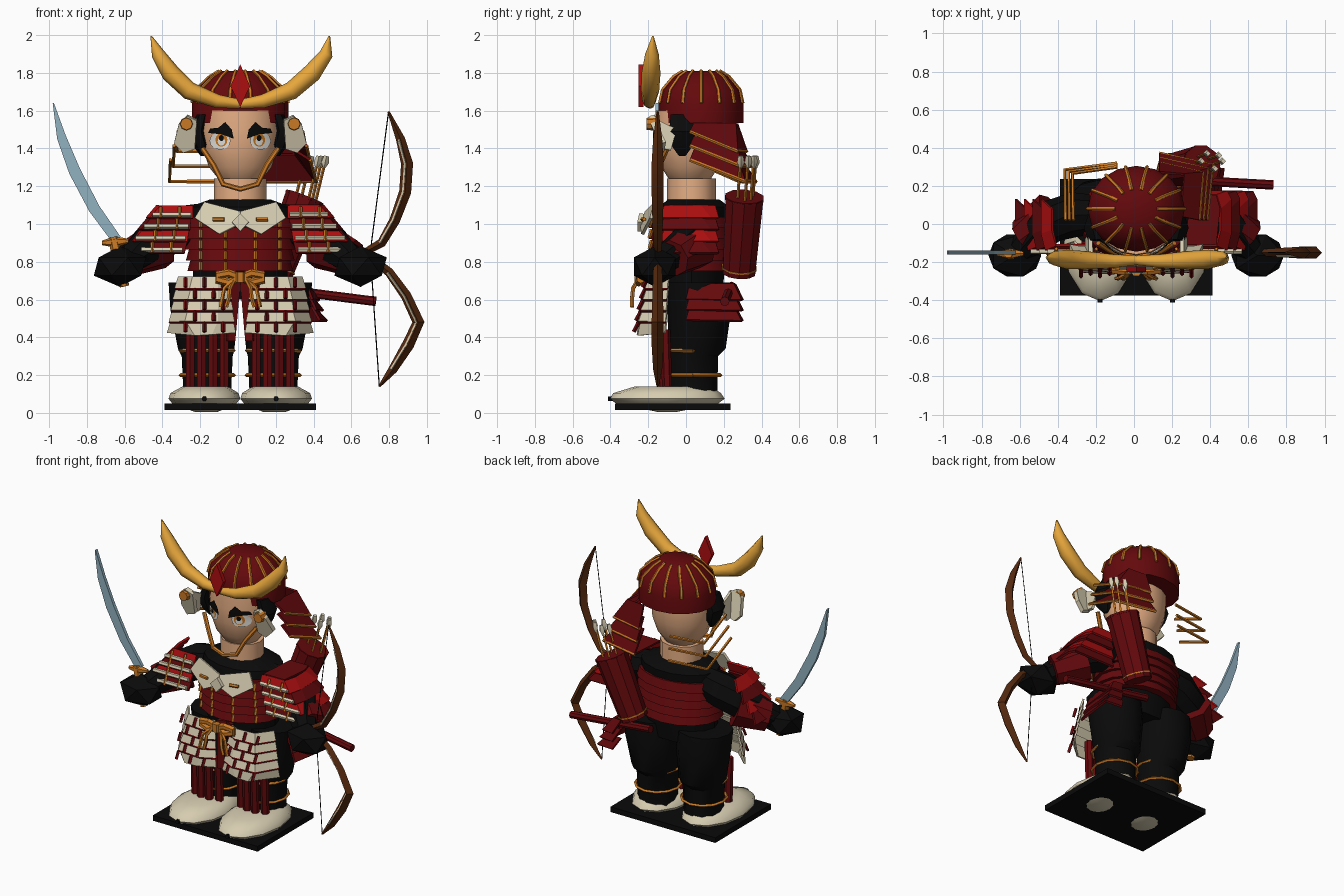
import bpy, bmesh, math
from mathutils import Vector

if "Cube" in bpy.data.objects:
    bpy.data.objects.remove(bpy.data.objects["Cube"])

CX = 0.012
def lin(c):
    c /= 255
    return c / 12.92 if c < 0.04045 * 255 / 255 else ((c + 0.055) / 1.055) ** 2.4
MATS = {}
for n, rgb in {"dark_red": (100, 9, 12), "bright_red": (172, 14, 16), "black": (10, 10, 10),
               "cream": (214, 204, 176), "gold": (238, 172, 62), "bronze": (200, 120, 36),
               "skin": (230, 174, 132), "steel": (145, 177, 192), "brown": (84, 40, 14),
               "white": (240, 238, 232)}.items():
    m = bpy.data.materials.new(n)
    m.diffuse_color = (*[lin(c) for c in rgb], 1)
    m.use_nodes = True
    m.node_tree.nodes["Principled BSDF"].inputs["Base Color"].default_value = m.diffuse_color
    MATS[n] = m

def mesh(name, verts, faces, mat, recalc=True, thick=0, angle=35):
    me = bpy.data.meshes.new(name)
    me.from_pydata([tuple(v) for v in verts], [], faces)
    if recalc:
        bm = bmesh.new(); bm.from_mesh(me)
        bmesh.ops.recalc_face_normals(bm, faces=bm.faces)
        bm.to_mesh(me); bm.free()
    me.materials.append(MATS[mat])
    ob = bpy.data.objects.new(name, me)
    bpy.context.collection.objects.link(ob)
    if thick:
        mod = ob.modifiers.new("thickness", 'SOLIDIFY')
        mod.thickness, mod.offset = thick, 0
    else:
        bpy.ops.object.select_all(action='DESELECT')
        ob.select_set(True)
        bpy.context.view_layer.objects.active = ob
        bpy.ops.object.shade_smooth_by_angle(angle=math.radians(angle))
    return ob

def skin_rings(name, rings, mat, angle=35):
    n, verts = len(rings[0]), [v for r in rings for v in r]
    faces = [(k*n+i, k*n+(i+1) % n, (k+1)*n+(i+1) % n, (k+1)*n+i)
             for k in range(len(rings)-1) for i in range(n)]
    faces += [tuple(range(n)), tuple(range(len(verts)-n, len(verts)))]
    return mesh(name, verts, faces, mat, angle=angle)

def loft(name, rows, mat, n=12, angle=35):
    """Stack of horizontal ellipses (x, y, z, rx, ry)."""
    return skin_rings(name, [[(x+rx*math.cos(2*math.pi*i/n), y+ry*math.sin(2*math.pi*i/n), z)
                              for i in range(n)] for x, y, z, rx, ry in rows], mat, angle)

def tube(name, pts, r, mat, n=6, angle=35):
    pts = [Vector(p) for p in pts]
    rs = r if isinstance(r, (list, tuple)) else [r]*len(pts)
    tan = [(pts[min(i+1, len(pts)-1)]-pts[max(i-1, 0)]).normalized() for i in range(len(pts))]
    ref = min((Vector(a) for a in ((0, 1, 0), (0, 0, 1), (1, 0, 0))),
              key=lambda a: max(abs(t.dot(a)) for t in tan))
    rings = []
    for p, t, q in zip(pts, tan, rs):
        u = t.cross(ref).normalized(); v = t.cross(u)
        rings.append([p+q*(u*math.cos(2*math.pi*i/n)+v*math.sin(2*math.pi*i/n)) for i in range(n)])
    return skin_rings(name, rings, mat, angle)

def strip(name, top, bot, mat, thick=0.014):
    n = len(top)
    return mesh(name, top+bot, [(i, i+1, n+i+1, n+i) for i in range(n-1)], mat, thick=thick)

def P(s, x, y, z):
    return (CX+s*x, y, z)

# head and neck
HEAD = [(1.19, .05, .05), (1.22, .10, .10), (1.30, .165, .15), (1.40, .2, .18), (1.5, .21, .185), (1.6, .2, .18)]
loft("head", [(CX, .02, z, a, b) for z, a, b in HEAD], "skin", 16, 60)
loft("neck", [(CX, .03, 1.04, .14, .13), (CX, .03, 1.24, .14, .13)], "skin", 12)

def face_plate(name, s, pts, mat, off):
    c = (sum(p[0] for p in pts)/len(pts), sum(p[1] for p in pts)/len(pts))
    out = []
    for x, z in pts+[c]:
        for (z0, a0, b0), (z1, a1, b1) in zip(HEAD, HEAD[1:]):
            if z0 <= z <= z1:
                t = (z-z0)/(z1-z0); a = a0+t*(a1-a0); b = b0+t*(b1-b0)
        out.append(P(s, x, .02-b*math.sqrt(max(0, 1-(x/a)**2))-off, z))
    n = len(pts)
    mesh(name, out, [(i, (i+1) % n, n)[::s] for i in range(n)], mat, recalc=False)

def oval(x, z, a, b):
    return [(x+a*math.cos(i*math.pi/6), z+b*math.sin(i*math.pi/6)) for i in range(12)]

for s in (-1, 1):
    face_plate("eye_white", s, oval(.107, 1.44, .056, .047), "white", .006)
    face_plate("iris", s, oval(.1, 1.445, .032, .036), "bronze", .009)
    face_plate("iris_light", s, oval(.1, 1.437, .02, .022), "white", .011)
    face_plate("pupil", s, oval(.1, 1.455, .013, .016), "black", .013)
    face_plate("brow", s, [(.035, 1.452), (.10, 1.475), (.17, 1.482), (.16, 1.505), (.115, 1.51), (.08, 1.54), (.045, 1.5)], "black", .015)
    loft("side_hair", [P(s, .2, -.02, 1.36)+(.01, .02), P(s, .21, -.02, 1.42)+(.045, .07),
                       P(s, .23, -.02, 1.49)+(.045, .08), P(s, .2, -.02, 1.58)+(.03, .07)], "black", 6)
    # cream helmet wings with studs
    mesh("helmet_wing", [P(s, .24, -.13, 1.4), P(s, .3, -.13, 1.38), P(s, .35, -.12, 1.43), P(s, .325, -.17, 1.53),
                         P(s, .28, -.18, 1.575), P(s, .23, -.17, 1.55)], [tuple(range(6))], "cream", thick=.03)
    mesh("helmet_wing_side", [P(s, .24, -.17, 1.56), P(s, .24, -.05, 1.5), P(s, .26, -.08, 1.39), P(s, .26, -.14, 1.4)],
         [(0, 1, 2, 3)], "cream", thick=.02)
    tube("wing_stud", [P(s, .285, -.21, 1.53), P(s, .285, -.16, 1.53)], [.032, .036], "bronze", 8)
    # neck guard cords, with the plates on one side
    for i in range(3):
        bot = [P(s, .33+.02*i, .02, 1.49-.075*i), P(s, .335+.02*i, .265+.01*i, 1.385-.08*i), P(s, .1, .3+.01*i, 1.385-.08*i)]
        if s == 1:
            bot[1:] = [P(s, .35+.025*i, .27+.02*i, 1.385-.08*i), P(s, .12, .32+.025*i, 1.385-.08*i)]
            top = [P(s, .23+.03*i, .04, 1.53-.07*i), P(s, .25+.02*i, .26, 1.53-.08*i), P(s, .12, .27, 1.53-.08*i)]
            strip("neck_guard_plate", top, bot, "dark_red")
        tube("neck_guard_cord", bot, .01, "bronze", 5)
    # horns
    k = 1 if s == 1 else 0
    tube("horn", [P(s, 0, -.19, 1.635), P(s, .12, -.195, 1.65), P(s, .27, -.19, 1.705), P(s, .37+.01*k, -.185, 1.8),
                  P(s, .435+.02*k, -.18, 1.9), P(s, .472, -.175, 1.995)], [.025, .036, .048, .05, .036, .004], "gold", 8, 60)

# helmet bowl with ribs
BOWL = [(1.535, .255, .225), (1.64, .255, .225), (1.71, .235, .21), (1.78, .16, .15), (1.81, .11, .1)]
loft("helmet", [(CX, .08, z, a, b) for z, a, b in BOWL], "dark_red", 16)
for k in range(14):
    c, q = math.cos(k*math.pi/7), math.sin(k*math.pi/7)
    tube("helmet_rib", [(CX+a*c, .08+b*q, z) for z, a, b in BOWL[1:]], .01, "bronze", 5)
mesh("crest_gem", [(CX, -.238, 1.62), (CX+.052, -.238, 1.73), (CX, -.238, 1.845), (CX-.052, -.238, 1.73)],
     [(0, 1, 2, 3)], "bright_red", thick=.028)
tube("chin_cord", [P(-1, .2, -.1, 1.4), P(-1, .14, -.14, 1.31), P(-1, .09, -.16, 1.21), P(1, 0, -.17, 1.185),
                   P(1, .09, -.16, 1.21), P(1, .14, -.14, 1.31), P(1, .2, -.1, 1.4)], .014, "bronze")

# torso with chest lames
loft("torso", [(CX, .03, .6, .25, .16), (CX, .03, .75, .25, .18), (CX, .03, 1.0, .28, .195), (CX, .045, 1.09, .27, .19),
               (CX, .04, 1.13, .16, .14)], "black", 14)
for i in range(5):
    z = .75+.057*i; r = .268+.008*i
    loft("chest_lame", [(CX, .03, z, r+.012, .228), (CX, .03, z+.058, r-.004, .21)], "dark_red", 16)
    for x in (-.21, -.08, .08, .21):
        y = .03-.228*math.sqrt(1-(x/(r+.012))**2)
        tube("lame_stitch", [(CX+x, y-.004, z+.005), (CX+x, y+.008, z+.05)], .01, "bronze", 4)

for s in (-1, 1):
    # chest wing plates
    mesh("chest_plate", [P(s, 0, -.235, 1.0), P(s, .11, -.23, .945), P(s, .24, -.185, 1.03), P(s, .19, -.16, 1.115), P(s, 0, -.21, 1.065)],
         [tuple(range(5))], "cream", thick=.016)
    tube("chest_toggle", [P(s, .085, -.232, 1.025), P(s, .145, -.22, 1.025)], .011, "bronze", 5)
    # arms, shoulder guards and hands
    tube("arm", [P(s, .2, .05, 1.01), P(s, .32, .05, .98), P(s, .46, .01, .91), P(s, .6, -.13, .8)], [.1, .118, .115, .075], "black", 8)
    for i in range(4):
        z = 1.095-.062*i; a = .44+.045*i; b = a+.055
        tp = [P(s, .25+.01*i, -.11, z), P(s, a-.02, -.11, z), P(s, a, -.03, z), P(s, a, .08, z)]
        bt = [P(s, .25+.015*i, -.135, z-.065), P(s, b-.02, -.135, z-.065), P(s, b, -.05, z-.065), P(s, b, .13, z-.065)]
        if s == 1:
            tp += [P(s, a-.02, .15, z), P(s, .3, .15, z)]
            bt += [P(s, b-.02, .17, z-.065), P(s, .3, .17, z-.065)]
        strip("shoulder_plate", tp, bt, "bright_red" if i % 2 == 0 else "dark_red")
        tube("shoulder_bar", [P(s, .26+.015*i, -.143, z-.045), P(s, b-.03, -.143, z-.045)], .014, "cream", 5)
        for x in (.32, .42):
            tube("shoulder_stitch", [P(s, x+.015*i, -.13, z-.005), P(s, x+.015*i, -.158, z-.06)], .009, "bronze", 4)
    if s == 1:
        mesh("shoulder_top", [P(1, .26, -.11, 1.098), P(1, .42, -.11, 1.098), P(1, .44, .08, 1.098), P(1, .42, .15, 1.098), P(1, .28, .15, 1.098)],
             [tuple(range(5))], "dark_red", thick=.012)
    tube("forearm_guard", [P(s, .43, .05, .89), P(s, .59, -.07, .82)], [.13, .1], "dark_red", 8)
    bpy.ops.mesh.primitive_ico_sphere_add(subdivisions=1, radius=1, location=P(s, .637, -.165, .775))
    hand = bpy.context.object
    hand.name = "hand"; hand.scale = (.155, .13, .108)
    hand.data.materials.append(MATS["black"])

    # legs, splints, ties and shoes
    loft("leg", [P(s, .175, .04, .08)+(.125, .125), P(s, .175, .04, .3)+(.135, .13), P(s, .18, .06, .34)+(.15, .15),
                 P(s, .195, .07, .55)+(.175, .17), P(s, .2, .06, .69)+(.18, .17)], "black", 12)
    for k in range(4):
        x = .085+.06*k
        y = .02-.145*math.sqrt(1-((x-.175)/.16)**2)
        tube("shin_splint", [P(s, x, y, .13), P(s, x, y-.01, .44)], .027, "dark_red", 6)
    for z in (.2, .33):
        tube("shin_tie", [P(s, .175+.142*math.cos(k*math.pi/6), .035+.148*math.sin(k*math.pi/6), z) for k in range(13)], .01, "bronze", 4)
    loft("shoe", [P(s, .18, -.1, .005)+(.06, .05), P(s, .19, -.1, .05)+(.17, .27), P(s, .19, -.1, .075)+(.19, .305),
                  P(s, .19, -.1, .105)+(.18, .285), P(s, .185, -.07, .14)+(.12, .2)], "cream", 12, 50)
    tube("shoe_button", [P(s, .19, -.412, .075), P(s, .19, -.39, .075)], .014, "black", 6)

    # front skirt panels
    prof = lambda d, z: [P(s, .065-d*.04, -.17-.05*d, z), P(s, .12, -.2-.07*d, z), P(s, .25+.05*d, -.19-.07*d, z),
                         P(s, .325+.06*d, -.09-.02*d, z)]
    for i in range(5):
        z = .72-.059*i
        d0, d1 = i*.17, i*.17+.3
        bot = prof(d1, z-.06)
        if i == 4:
            bot[1] = P(s, .15, -.255, z-.07); bot[2] = P(s, .24, -.25, z-.075)
        strip("skirt_lame", prof(d0, z), bot, "cream", .012)
        if i < 4:
            tube("skirt_cord", [(p[0], p[1]-.002, p[2]-.004) for p in prof(d1, z-.06)], .007, "dark_red", 4)
        for x in ((.09, .19, .29) if i % 2 == 0 else (.14, .24)):
            tube("skirt_lace", [P(s, x, -.203-.07*d0, z-.005), P(s, x, -.208-.07*d1, z-.055)], .011, "dark_red", 4)
    strip("inner_sash", [P(s, .0, -.13, .72), P(s, .06, -.16, .72)], [P(s, .03, -.13, .38), P(s, .07, -.14, .38)], "dark_red", .02)
    # waist bow
    tube("bow_loop", [P(s, .01, -.24, .72), P(s, .06, -.25, .74), P(s, .12, -.24, .73), P(s, .12, -.24, .705), P(s, .06, -.25, .69), P(s, .01, -.24, .715)],
         .022, "bronze")
    for k in (0, 1):
        tube("bow_tail", [P(s, .03, -.25, .71), P(s, .055+.03*k, -.28, .66), P(s, .06+.035*k, -.285, .61), P(s, .075+.03*k, -.285, .56)],
             .011, "bronze", 5)
loft("waist_knot", [(CX, -.25, .69, .03, .025), (CX, -.25, .745, .03, .025)], "bronze", 6)
mesh("chest_diamond", [(CX, -.245, .96), (CX+.045, -.245, 1.01), (CX, -.235, 1.055), (CX-.045, -.245, 1.01)], [(0, 1, 2, 3)], "cream", thick=.025)

# side skirt on one hip
for i in range(3):
    strip("side_skirt_plate", [P(1, .35+.015*i, .02, .68-.06*i), P(1, .36+.015*i, .25, .68-.06*i), P(1, .3, .26, .68-.06*i)],
          [P(1, .38+.02*i, 0, .6-.055*i), P(1, .42+.02*i, .29, .595-.055*i), P(1, .34, .3, .595-.055*i)], "dark_red")

# base
bpy.ops.mesh.primitive_cube_add(size=1, location=(CX, -.07, .032))
base = bpy.context.object
base.name = "base"; base.scale = (.8, .61, .036)
base.data.materials.append(MATS["black"])

# quiver with arrows
A, B = Vector((.2, .28, .74)), Vector((.355, .31, 1.145))
tube("quiver", [A, B], [.09, .105], "dark_red", 10)
for t in (.06, .97):
    p = A.lerp(B, t)
    tube("quiver_rim", [p, p+(B-A)*.02], .107 if t > .5 else .096, "bronze" if t < .5 else "dark_red", 10)
for dx, dy in [(-.05, 0), (-.02, .04), (.02, -.04), (.04, .03), (.06, 0)]:
    p = B+Vector((dx, dy, 0)); e = p+Vector((.05, .02, .2))
    tube("arrow_shaft", [p-Vector((.01, 0, .05)), e], .008, "bronze", 4)
    tube("arrow_feather", [e-Vector((.01, 0, .05)), e-Vector((.004, 0, .02)), e+Vector((.004, 0, .015))], [.006, .02, .014], "cream", 4)

# scabbard
tube("scabbard", [(.73, .205, .59), (.1, .24, .67)], .025, "dark_red", 8)

# sword
mid = [(-.645, .92), (-.76, 1.08), (-.865, 1.28), (-.935, 1.46), (-.978, 1.64)]
wid = [.024, .027, .028, .022, .003]
strip("sword_blade", [(x-w, -.15, z-w*.5) for (x, z), w in zip(mid, wid)],
      [(x+w, -.15, z+w*.5) for (x, z), w in zip(mid, wid)], "steel", .022)
tube("sword_grip", [(-.66, -.155, .93), (-.645, -.16, .86), (-.6, -.165, .67)], [.025, .03, .025], "bronze", 6)
tube("sword_guard", [(-.72, -.155, .9), (-.65, -.155, .905), (-.58, -.155, .91)], [.012, .03, .012], "bronze", 6)

# war bow with string
UP = [(.67, .85), (.76, .9), (.83, 1.02), (.885, 1.17), (.895, 1.32), (.86, 1.45), (.797, 1.595)]
LOW = [(.67, .85), (.8, .745), (.89, .62), (.955, .48), (.9, .36), (.82, .23), (.748, .14)]
for name, limb in (("upper", UP), ("lower", LOW)):
    tube("bow_limb_"+name, [(x, -.15, z) for x, z in limb], [.018, .024, .028, .032, .032, .024, .006], "brown", 4)
    tube("bow_core_"+name, [(x-.008, -.166, z) for x, z in limb[1:6]], .009, "cream", 4)
tube("bow_string", [(.797, -.15, 1.595), (.70, -.15, .85), (.748, -.15, .14)], .003, "black", 4)
